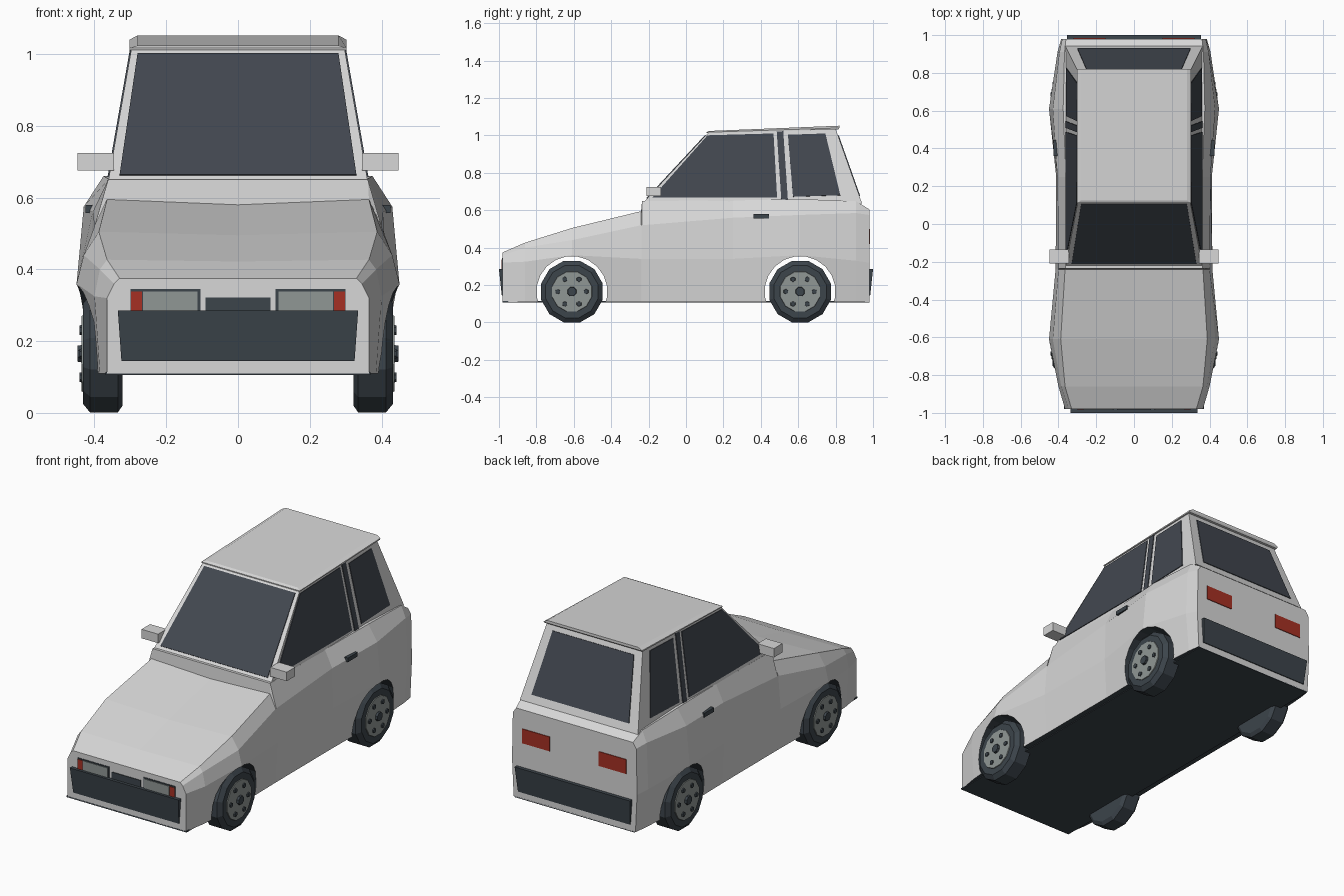
import bpy, bmesh, math
from mathutils import Vector

if "Cube" in bpy.data.objects:
    bpy.data.objects.remove(bpy.data.objects["Cube"])


def material(name, r, g, b):
    m = bpy.data.materials.new(name)
    m.use_nodes = True
    m.diffuse_color = (r, g, b, 1)
    m.node_tree.nodes["Principled BSDF"].inputs["Base Color"].default_value = (r, g, b, 1)
    return m


PAINT = material("silver paint", .68, .68, .68)
GLASS = material("dark glass", .055, .064, .08)
TRIM = material("charcoal trim", .045, .058, .07)
LENS = material("lamp grey", .28, .31, .30)
RED = material("lamp red", .38, .03, .017)


def loft(name, rings, *mats):
    """Bridge matching rings of points and cap both ends."""
    bm = bmesh.new()
    loops = [[bm.verts.new(p) for p in ring] for ring in rings]
    n = len(loops[0])
    for a, b in zip(loops, loops[1:]):
        for i in range(n):
            j = (i + 1) % n
            bm.faces.new((a[i], a[j], b[j], b[i]))
    bm.faces.new(loops[0])
    bm.faces.new(loops[-1])
    bmesh.ops.recalc_face_normals(bm, faces=bm.faces)
    mesh = bpy.data.meshes.new(name)
    bm.to_mesh(mesh)
    bm.free()
    for m in mats:
        mesh.materials.append(m)
    ob = bpy.data.objects.new(name, mesh)
    bpy.context.collection.objects.link(ob)
    return ob


def panel(name, outline, depth, mat):
    """Thin plate: an outline thickened both ways along depth."""
    d = Vector(depth)
    return loft(name, [[Vector(p) - d for p in outline], [Vector(p) + d for p in outline]], mat)


def box(name, x, y, z, mat):
    rings = [[(x[0], v, h), (x[1], v, h), (x[1], w, h), (x[0], w, h)]
             for v, w, h in ((*y, z[0]), (*y, z[1]))]
    return loft(name, rings, mat)


def circle(x, r, y, z, n):
    return [(x, y + r * math.cos(math.tau * (i + .5) / n),
             z + r * math.sin(math.tau * (i + .5) / n)) for i in range(n)]


WHEEL_Y, WHEEL_Z, FLOOR = (-.61, .61), .165, .11

# Lower body: y, sill x, waist x z, shoulder x z, top edge x z, centre z
stations = [
    (-.98, .365, .365, .32, .345, .36, .33, .375, .375),
    (-.86, .385, .40, .325, .385, .40, .365, .427, .422),
    (-.61, .405, .45, .36, .43, .44, .388, .505, .495),
    (-.24, .40, .415, .34, .40, .52, .365, .595, .58),
    (-.235, .40, .415, .34, .40, .52, .362, .65, .65),
    (.25, .40, .412, .34, .405, .56, .36, .652, .652),
    (.61, .405, .45, .36, .43, .575, .375, .66, .66),
    (.91, .385, .405, .33, .395, .585, .368, .648, .648),
    (.98, .375, .385, .32, .38, .575, .36, .605, .605)]
rings = []
for y, xs, xw, zw, xh, zh, xe, ze, zc in stations:
    half = [(xs, FLOOR), (xw, zw), (xh, zh), (xe, ze)]
    rings.append([(x, y, z) for x, z in half] + [(0, y, zc)]
                 + [(-x, y, z) for x, z in reversed(half)])
body = loft("body", rings, PAINT, TRIM)

# Wheel arches cut right across the body
bpy.context.view_layer.objects.active = body
for y in WHEEL_Y:
    cutter = loft("arch_cutter", [circle(s, .19, y, WHEEL_Z, 20) for s in (-.6, .6)], PAINT)
    cutter.hide_render = True
    mod = body.modifiers.new("arch", 'BOOLEAN')
    mod.operation, mod.solver, mod.object = 'DIFFERENCE', 'EXACT', cutter
    bpy.ops.object.modifier_apply(modifier=mod.name)
    bpy.data.objects.remove(cutter)

# Arch linings and underside are dark
for f in body.data.polygons:
    pts = [body.data.vertices[i].co for i in f.vertices]
    lining = any(all(math.hypot(p.y - y, p.z - WHEEL_Z) < .195 for p in pts) for y in WHEEL_Y)
    f.material_index = 1 if lining or f.normal.z < -.9 else 0
box("floor", (-.37, .37), (-.98, .98), (FLOOR - .004, FLOOR + .004), TRIM)


# Cabin: planes leaning inwards on all four sides
def side_x(z):
    return .36 - (z - .655) * .175


def front_y(z):
    return -.22 + (z - .65) * .93


def rear_y(z):
    return .94 - (z - .64) * .354


cabin = []
for zf, zr in ((.645, .635), (1.015, 1.035)):
    cabin.append([(s * side_x(z), y, z) for s, y, z in (
        (-1, front_y(zf), zf), (1, front_y(zf), zf), (1, rear_y(zr), zr), (-1, rear_y(zr), zr))])
loft("cabin", cabin, PAINT)

# Roof skin, rising to the back with a bevelled rim
roof = []
for x, yf, yr, zf, zr in ((.303, .11, .815, 1.012, 1.032), (.303, .11, .82, 1.017, 1.04),
                          (.28, .125, .82, 1.024, 1.052)):
    roof.append([(-x, yf, zf), (x, yf, zf), (x, yr, zr), (-x, yr, zr)])
loft("roof", roof, PAINT)

# Windscreen and rear window
panel("windscreen", [(x, front_y(z), z) for x, z in
                     ((-.33, .662), (.33, .662), (.28, 1.0), (-.28, 1.0))], (0, -.003, .003), GLASS)
panel("rear_window", [(x, rear_y(z), z) for x, z in
                      ((-.30, .675), (.30, .675), (.25, 1.0), (-.25, 1.0))], (0, .004, .001), GLASS)

# Side windows and door pillar strips
side_panes = {
    "front_side_window": [(-.18, .668), (.115, 1.0), (.468, 1.01), (.487, .668)],
    "pillar_strip": [(.485, 1.02), (.52, 1.022), (.545, .65), (.51, .65)],
    "rear_side_window": [(.545, 1.003), (.745, 1.01), (.825, .68), (.572, .672)]}

for s, side in ((1, "left"), (-1, "right")):
    for name, outline in side_panes.items():
        panel(f"{side}_{name}", [(s * side_x(z), y, z) for y, z in outline],
              (s * .004, 0, .0007), GLASS)

    # Mirrors and door handles
    box(f"{side}_mirror", (s * .345, s * .447), (-.21, -.135), (.675, .725), PAINT)
    box(f"{side}_door_handle", (s * .39, s * .425), (.36, .445), (.557, .58), TRIM)

    # Front and rear lamps
    box(f"{side}_lamp_housing", (s * .105, s * .30), (-.983, -.975), (.28, .345), TRIM)
    box(f"{side}_headlamp", (s * .113, s * .265), (-.986, -.979), (.28, .338), LENS)
    box(f"{side}_front_indicator", (s * .268, s * .298), (-.986, -.979), (.28, .338), RED)
    box(f"{side}_tail_lamp", (s * .15, s * .32), (.976, .984), (.42, .50), RED)

    # Wheels: tyre, rim, hub and nuts
    for y, end in zip(WHEEL_Y, ("front", "rear")):
        def disc(part, profile, mat, n=12, dy=0, dz=0):
            loft(f"{side}_{end}_{part}",
                 [circle(s * x, r, y + dy, WHEEL_Z + dz, n) for x, r in profile], mat)
        disc("tyre", ((.322, .15), (.335, .17), (.412, .17), (.432, .145)), TRIM)
        disc("rim", ((.425, .113), (.436, .109)), LENS)
        disc("hub", ((.43, .027), (.448, .024)), TRIM, 8)
        for k in range(6):
            a = k * math.pi / 3
            disc(f"nut_{k + 1}", ((.43, .015), (.442, .013)), TRIM, 6,
                 .076 * math.cos(a), .076 * math.sin(a))

# Bumpers lean outwards towards the top
for s, end, w in ((-1, "front", .335), (1, "rear", .355)):
    loft(f"{end}_bumper", [
        [(-x, s * .97, z), (x, s * .97, z), (x, s * y, z), (-x, s * y, z)]
        for x, y, z in ((w - .01, .985, .145), (w, 1.0, .285))], TRIM)
box("grille", (-.09, .09), (-.984, -.975), (.28, .322), TRIM)
